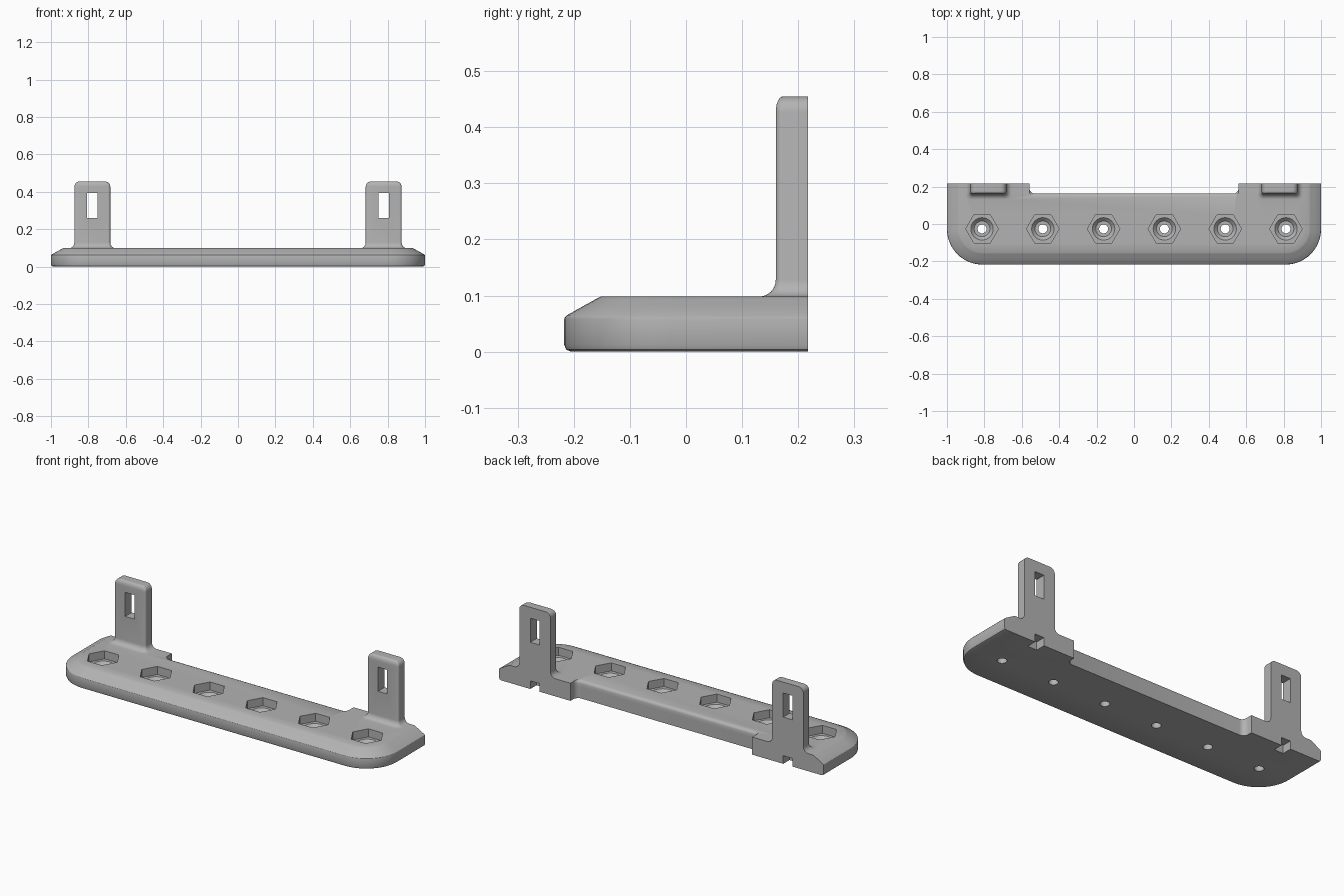
import bpy, bmesh
from math import sin, cos, pi, radians

if "Cube" in bpy.data.objects:
    bpy.data.objects.remove(bpy.data.objects["Cube"], do_unlink=True)

BACK, TOP = 0.217, 0.098
TAB_X = 0.779

grey = bpy.data.materials.new("plain grey")
grey.use_nodes = True
grey.diffuse_color = (0.45, 0.45, 0.45, 1)
grey.node_tree.nodes["Principled BSDF"].inputs["Base Color"].default_value = (0.45, 0.45, 0.45, 1)


def arc(cx, cy, r, start, end, steps):
    angles = [radians(start + (end - start) * i / steps) for i in range(steps + 1)]
    return [(cx + r * cos(a), cy + r * sin(a)) for a in angles]


def u_outline(cx, half, front, r, steps):
    """Section with a straight back and two rounded front corners."""
    return ([(cx - half, BACK)]
            + arc(cx - half + r, front + r, r, 180, 270, steps)
            + arc(cx + half - r, front + r, r, 270, 360, steps)
            + [(cx + half, BACK)])


def loft(name, rings):
    """Skin a stack of (outline, z) sections and cap both ends."""
    bm = bmesh.new()
    loops = [[bm.verts.new((x, y, z)) for x, y in pts] for pts, z in rings]
    n = len(loops[0])
    for low, high in zip(loops, loops[1:]):
        for i in range(n):
            j = (i + 1) % n
            bm.faces.new((low[i], low[j], high[j], high[i]))
    bm.faces.new(loops[0][::-1])
    bm.faces.new(loops[-1])
    bmesh.ops.recalc_face_normals(bm, faces=bm.faces)
    mesh = bpy.data.meshes.new(name)
    bm.to_mesh(mesh)
    bm.free()
    mesh.materials.append(grey)
    obj = bpy.data.objects.new(name, mesh)
    bpy.context.collection.objects.link(obj)
    return obj


def disc(cx, cy, r, sides):
    return [(cx + r * cos(2 * pi * i / sides), cy + r * sin(2 * pi * i / sides)) for i in range(sides)]


def box(name, x, y, z):
    pts = [(x[0], y[0]), (x[1], y[0]), (x[1], y[1]), (x[0], y[1])]
    return loft(name, [(pts, z[0]), (pts, z[1])])


def combine(target, tool, operation):
    mod = target.modifiers.new(tool.name, "BOOLEAN")
    mod.operation, mod.solver, mod.object = operation, "EXACT", tool
    bpy.context.view_layer.objects.active = target
    bpy.ops.object.modifier_apply(modifier=mod.name)
    bpy.data.objects.remove(tool, do_unlink=True)


# Base plate: chamfered rim, rounded front corners, recessed back edge
def base_outline(inset, recess):
    floor = 0.163 - recess
    notch = ([(0.56, BACK)] + arc(0.53, floor + 0.03, 0.03, 0, -90, 6)
             + arc(-0.53, floor + 0.03, 0.03, 270, 180, 6) + [(-0.56, BACK)])
    return u_outline(0, 1 - inset, -BACK + inset, 0.19 - inset, 14) + notch


profile = [(0.012, 0, 0), (0.0035, 0, 0.0035), (0, 0, 0.012), (0, 0, 0.057),
           (0.001, 0, 0.061), (0.005, 0, 0.065), (0.037, 0, 0.083),
           (0.048, 0.002, 0.089), (0.057, 0.006, 0.094), (0.065, 0.015, TOP)]
base = loft("base_plate", [(base_outline(i, b), z) for i, b, z in profile])

# Upright tabs: flared foot, softened top
for side in (-1, 1):
    x = side * TAB_X
    rings = [(u_outline(x, 0.126, 0.13, 0.035, 5), 0.08)]
    for i in range(7):
        a = i * pi / 12
        grow = 0.03 * (1 - sin(a))
        rings.append((u_outline(x, 0.096 + grow, 0.16 - grow, 0.012 + 0.75 * grow, 5),
                      TOP + 0.03 * (1 - cos(a))))
    for i in range(7):
        a = i * pi / 12
        k = 1 - cos(a)
        rings.append((u_outline(x, 0.096 - 0.028 * k, 0.16 + 0.013 * k, 0.012, 5),
                      0.455 - 0.028 * (1 - sin(a))))
    combine(base, loft("tab", rings), "UNION")

    # Hanging slot and the small notch under the back edge
    combine(base, box("slot", (x - 0.028, x + 0.028), (0.1, 0.3), (0.26, 0.394)), "DIFFERENCE")
    combine(base, box("under_notch", (x - 0.028, x + 0.028), (BACK - 0.055, 0.3), (-0.05, 0.045)),
            "DIFFERENCE")

# Row of hexagonal pockets, each with a countersunk hole
for i in range(6):
    x, y = (i - 2.5) * 0.325, -0.026
    hexagon = disc(x, y, 0.087, 6)
    combine(base, loft("hex_pocket", [(hexagon, 0.053), (hexagon, 0.15)]), "DIFFERENCE")
    hole = [(disc(x, y, r, 32), z) for r, z in
            ((0.024, -0.05), (0.024, 0.035), (0.042, 0.035), (0.06, 0.053), (0.06, 0.07))]
    combine(base, loft("screw_hole", hole), "DIFFERENCE")

base.name = "mounting_rail"
bpy.ops.object.select_all(action="DESELECT")
base.select_set(True)
bpy.context.view_layer.objects.active = base
bpy.ops.object.shade_smooth_by_angle(angle=radians(28))
